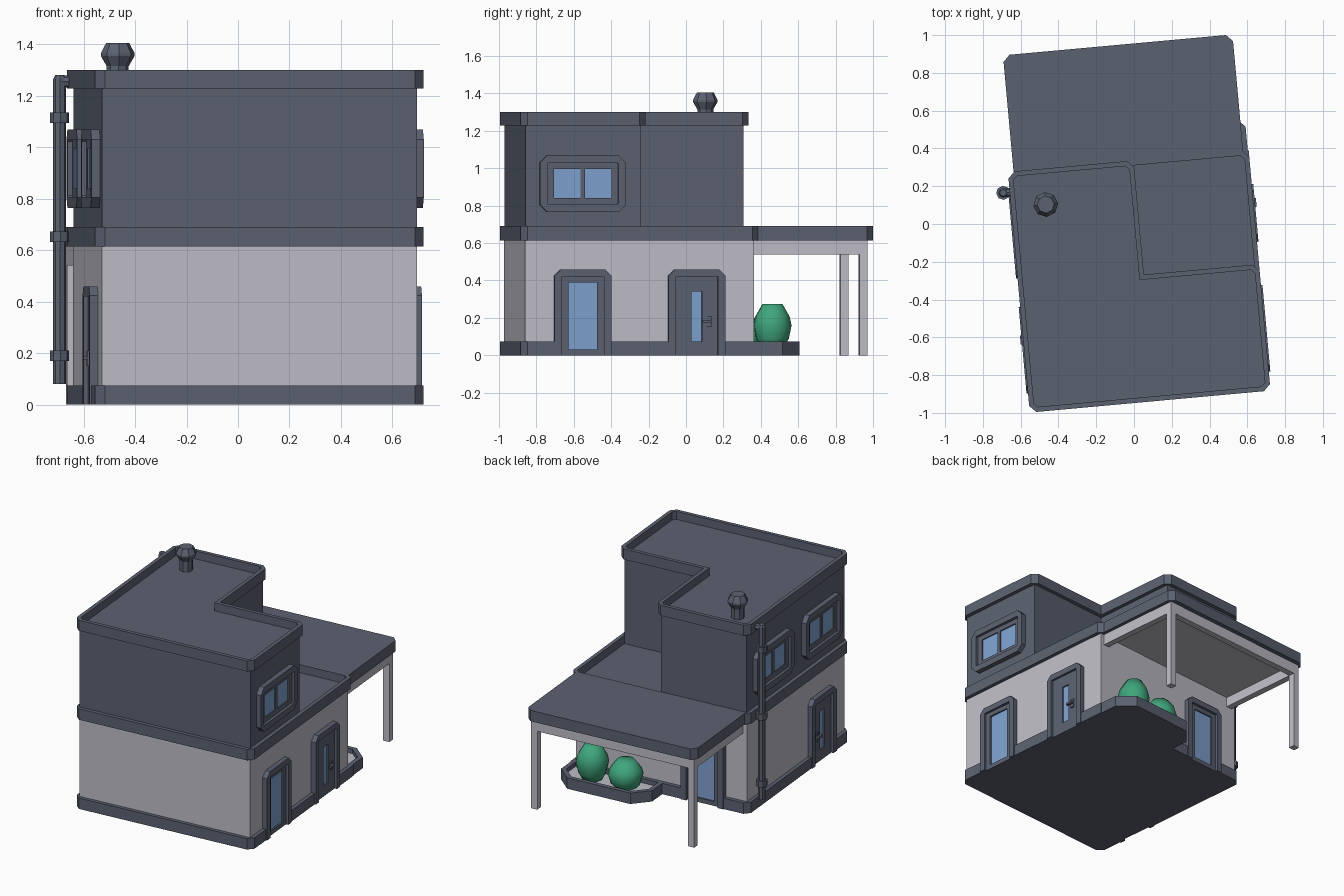
import bpy, bmesh, math
from mathutils import Matrix

if "Cube" in bpy.data.objects:
    bpy.data.objects.remove(bpy.data.objects["Cube"])

ROT = Matrix.Rotation(math.radians(5.2), 4, 'Z')  # whole house sits slightly turned


def mat(name, col):
    m = bpy.data.materials.new(name)
    m.diffuse_color = (*col, 1)
    m.use_nodes = True
    m.node_tree.nodes["Principled BSDF"].inputs["Base Color"].default_value = m.diffuse_color
    return m


SLATE = mat("slate grey", (0.105, 0.12, 0.165))
WALL = mat("pale grey", (0.52, 0.51, 0.57))
GLASS = mat("window blue", (0.21, 0.36, 0.63))
GREEN = mat("leaf green", (0.05, 0.38, 0.20))


def flat(p, z):          # mapping for shapes drawn in plan
    return (p[0], p[1], z)


def side(which, c):      # mapping for shapes drawn on a wall: (along, height), depth
    return {"right": lambda p, d: (0.615 + d, c + p[0], p[1]),
            "left": lambda p, d: (-0.615 - d, c + p[0], p[1]),
            "back": lambda p, d: (c + p[0], 0.308 + d, p[1])}[which]


def build(name, loops, faces_of, m):
    bm = bmesh.new()
    ls = [[bm.verts.new(p) for p in lp] for lp in loops]
    faces_of(bm, ls)
    bmesh.ops.recalc_face_normals(bm, faces=bm.faces)
    bm.transform(ROT)
    me = bpy.data.meshes.new(name)
    bm.to_mesh(me)
    bm.free()
    me.materials.append(m)
    ob = bpy.data.objects.new(name, me)
    bpy.context.collection.objects.link(ob)
    return ob


def band(bm, a, b):
    n = len(a)
    for i in range(n):
        bm.faces.new((a[i], a[(i + 1) % n], b[(i + 1) % n], b[i]))


def prism(name, pts, z0, z1, m, f=flat):
    def fc(bm, l):
        band(bm, l[0], l[1])
        bm.faces.new(l[0])
        bm.faces.new(l[1])
    return build(name, [[f(p, z) for p in pts] for z in (z0, z1)], fc, m)


def ring(name, outer, inner, d0, d1, m, f):
    def fc(bm, l):
        for i in range(4):
            band(bm, l[i], l[(i + 1) % 4])
    return build(name, [[f(p, d0) for p in outer], [f(p, d1) for p in outer],
                        [f(p, d1) for p in inner], [f(p, d0) for p in inner]], fc, m)


def tray(name, outer, rim, z0, z1, floor, m):
    inner = inset(outer, rim)

    def fc(bm, l):
        for i in range(3):
            band(bm, l[i], l[i + 1])
        bm.faces.new(l[0])
        bm.faces.new(l[3])
    return build(name, [[flat(p, z0) for p in outer], [flat(p, z1) for p in outer],
                        [flat(p, z1) for p in inner], [flat(p, floor) for p in inner]], fc, m)


def lathe(name, prof, x, y, n, m):
    loops = [[(x + r * math.cos(2 * math.pi * i / n), y + r * math.sin(2 * math.pi * i / n), z)
              for i in range(n)] for r, z in prof]

    def fc(bm, l):
        for a, b in zip(l, l[1:]):
            band(bm, a, b)
        bm.faces.new(l[0])
        bm.faces.new(l[-1])
    return build(name, loops, fc, m)


def rect(x0, y0, x1, y1):
    return [(x0, y0), (x1, y0), (x1, y1), (x0, y1)]


def chamfer(pts, c, skip=()):
    out = []
    for i, p in enumerate(pts):
        if i in skip:
            out.append(p)
            continue
        for q in (pts[i - 1], pts[(i + 1) % len(pts)]):
            d = math.dist(p, q)
            out.append((p[0] + (q[0] - p[0]) * c / d, p[1] + (q[1] - p[1]) * c / d))
    return out


def inset(pts, t):       # mitred inset of a counter-clockwise outline
    out = []
    for i, p in enumerate(pts):
        a, b = pts[i - 1], pts[(i + 1) % len(pts)]
        la, lb = math.dist(a, p), math.dist(p, b)
        n1 = (-(p[1] - a[1]) / la, (p[0] - a[0]) / la)
        n2 = (-(b[1] - p[1]) / lb, (b[0] - p[0]) / lb)
        k = t / (1 + n1[0] * n2[0] + n1[1] * n2[1])
        out.append((p[0] + (n1[0] + n2[0]) * k, p[1] + (n1[1] + n2[1]) * k))
    return out


# base with recesses at the doorways
N = 0.12
foot = [(-.64, -.944), (.64, -.944)]
for c in (-.611, 0):
    foot += [(.64, c - N), (.615, c - N), (.615, c + N), (.64, c + N)]
foot += [(.64, .335), (-.31 + N, .335), (-.31 + N, .308), (-.31 - N, .308), (-.31 - N, .335),
         (-.64, .335), (-.64, -.611 + N), (-.615, -.611 + N), (-.615, -.611 - N), (-.64, -.611 - N)]
corners = {0, 1, 15}
prism("base_band", chamfer(foot, .035, [i for i in range(len(foot)) if i not in corners]), 0, .075, SLATE)

# storeys and parapet trays
L = [(-.64, -.944), (.64, -.944), (.64, -.272), (.028, -.272), (.028, .335), (-.64, .335)]
Lw = inset(L, .026)
prism("lower_walls", rect(-.615, -.92, .615, .308), .05, .62, WALL)
tray("terrace_slab", chamfer(rect(-.64, -.944, .64, .335), .035), .026, .615, .69, .635, SLATE)
prism("upper_walls", Lw, .63, 1.235, SLATE)
tray("roof_slab", chamfer(L, .035, [3]), .026, 1.228, 1.30, 1.245, SLATE)

# carport
prism("carport_roof", chamfer(rect(-.61, .32, .61, .952), .035, [0, 1]), .615, .69, SLATE)
prism("carport_ceiling", rect(-.58, .30, .58, .915), .608, .62, WALL)
prism("carport_beams", [(-.587, .30), (-.587, .922), (.587, .922), (.587, .30),
                        (.543, .30), (.543, .878), (-.543, .878), (-.543, .30)], .54, .616, WALL)
for s, nm in ((-1, "left"), (1, "right")):
    prism("carport_post_" + nm, rect(s * .565 - .022, .878, s * .565 + .022, .922), 0, .55, WALL)


# doors
def door(nm, where, c, gw, g0, g1, handle):
    f = side(where, c)
    w, h, k, iw, ih = .153, .46, .035, .113, .42
    prism(nm + "_frame", [(w, 0), (w, h - k), (w - k, h), (k - w, h), (-w, h - k), (-w, 0),
                          (-iw, 0), (-iw, ih), (iw, ih), (iw, 0)], -.01, .033, SLATE, f)
    ring(nm + "_leaf", rect(-iw, 0, iw, ih), rect(-gw, g0, gw, g1), -.005, .016, SLATE, f)
    prism(nm + "_glass", rect(-gw, g0, gw, g1), .001, .006, GLASS, f)
    if handle:
        prism(nm + "_handle_plate", rect(.055, .15, .08, .21), .015, .024, SLATE, f)
        prism(nm + "_handle_bar", rect(.03, .175, .078, .19), .024, .04, SLATE, f)


door("right_glass_door", "right", -.611, .076, .03, .39, False)
door("right_door", "right", 0, .028, .075, .34, True)
door("left_door", "left", -.611, .028, .075, .34, True)
door("back_glass_door", "back", -.31, .076, .03, .39, False)


# windows
def window(nm, where, c):
    f = side(where, c)
    ring(nm + "_frame", chamfer(rect(-.23, .765, .23, 1.07), .04),
         chamfer(rect(-.19, .807, .19, 1.028), .006), -.01, .033, SLATE, f)
    for x0, x1, g0, g1, s in ((-.19, 0, -.153, -.012, "_a"), (0, .19, .012, .153, "_b")):
        ring(nm + "_sash" + s, rect(x0, .807, x1, 1.028), rect(g0, .84, g1, .995), -.005, .014, SLATE, f)
        prism(nm + "_glass" + s, rect(g0, .84, g1, .995), .001, .006, GLASS, f)


window("right_window", "right", -.612)
window("left_window_front", "left", -.612)
window("left_window_back", "left", 0)

# planter and bushes
bed = chamfer(rect(-.02, .29, .635, .56), .1, [0, 1])
tray("planter", bed, .03, 0, .075, .03, SLATE)
prism("planter_bed", inset(bed, .03), .03, .045, WALL)
for nm, x, r, z in (("large_bush", .43, .105, .275), ("small_bush", .19, .112, .225)):
    b = lathe(nm, [(r * .6, .04), (r * .85, .07 + (z - .23) * .4), (r, z * .58), (r * .9, z * .75), (r * .52, z)],
              x, .425, 10, GREEN)
    b.data.shade_smooth()

# chimney
lathe("chimney", [(.043, 1.23), (.043, 1.315), (.066, 1.355), (.066, 1.365), (.045, 1.405)], -.456, .145, 8, SLATE)

# drainpipe with collars and an elbow into the roof edge
px, py = -.675, .227
prof = [(.025, .08)]
for z in (.19, .652, 1.115):
    prof += [(.025, z - .02), (.037, z - .02), (.037, z + .02), (.025, z + .02)]
lathe("drainpipe", prof + [(.025, 1.265), (.018, 1.28)], px, py, 8, SLATE)
prism("drainpipe_elbow", [(py + .023 * math.cos(i * math.pi / 4), 1.255 + .023 * math.sin(i * math.pi / 4))
                          for i in range(8)], px, -.62, SLATE, lambda p, d: (d, p[0], p[1]))
